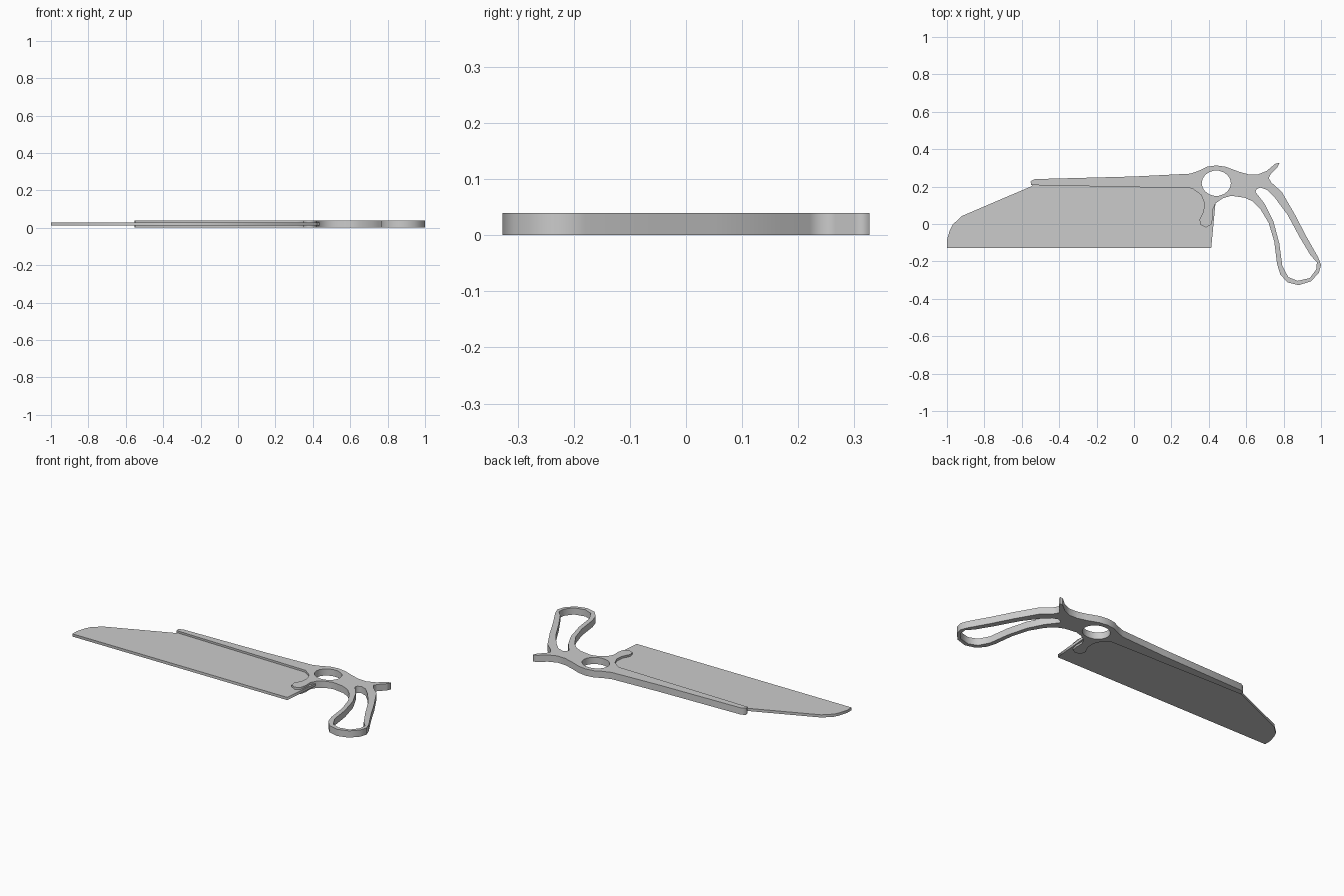
import bpy, math

SHIFT_Y = -0.004


def plate(name, loops, z0, z1):
    """Flat plate from an outline plus optional hole loops."""
    cu = bpy.data.curves.new(name, 'CURVE')
    cu.dimensions = '2D'
    cu.fill_mode = 'BOTH'
    cu.extrude = (z1 - z0) / 2
    for pts in loops:
        sp = cu.splines.new('POLY')
        sp.points.add(len(pts) - 1)
        for p, (x, y) in zip(sp.points, pts):
            p.co = (x, y + SHIFT_Y, 0, 1)
        sp.use_cyclic_u = True
    ob = bpy.data.objects.new(name, cu)
    ob.location.z = (z0 + z1) / 2
    bpy.context.collection.objects.link(ob)
    bpy.ops.object.select_all(action='DESELECT')
    ob.select_set(True)
    bpy.context.view_layer.objects.active = ob
    bpy.ops.object.convert(target='MESH')
    return bpy.context.view_layer.objects.active


# Thin blade, its back edge buried in the spine
blade = [(-1, -0.123), (0.413, -0.123), (0.435, 0.11), (0.41, 0.14), (0.36, 0.18),
         (0.32, 0.23), (-0.53, 0.225), (-0.55, 0.205), (-0.92, 0.047),
         (-0.97, 0.0), (-0.985, -0.03), (-1, -0.08)]
plate("saw_blade", [blade], 0.012, 0.028)

# Frame outline: spine top, horn, grip loop, hook, spine underside
spine_top = [(-0.55, 0.212), (-0.553, 0.232), (-0.53, 0.244), (0, 0.258), (0.3, 0.273),
             (0.35, 0.29), (0.39, 0.31), (0.44, 0.317), (0.49, 0.31), (0.56, 0.284), (0.61, 0.27),
             (0.66, 0.268), (0.71, 0.288), (0.755, 0.326), (0.778, 0.331)]
grip = [(0.765, 0.305), (0.73, 0.27), (0.72, 0.25), (0.735, 0.225), (0.79, 0.176), (0.86, 0.055),
        (0.92, -0.06), (0.985, -0.175), (1.0, -0.215), (0.988, -0.258), (0.945, -0.303),
        (0.88, -0.323), (0.82, -0.308), (0.782, -0.265), (0.765, -0.21), (0.75, -0.09),
        (0.72, 0.01), (0.675, 0.085), (0.635, 0.125), (0.59, 0.145), (0.52, 0.155),
        (0.475, 0.142), (0.437, 0.115)]
hook = [(0.42, 0.08), (0.422, 0.04), (0.414, 0.003), (0.386, -0.015), (0.356, 0.0),
        (0.35, 0.028), (0.372, 0.073), (0.376, 0.117), (0.358, 0.16), (0.31, 0.195)]
thumb_hole = [(0.44 + 0.078 * math.cos(i * math.tau / 18),
               0.222 + 0.068 * math.sin(i * math.tau / 18)) for i in range(18)]
grip_hole = [(0.65, 0.175), (0.655, 0.19), (0.675, 0.199), (0.71, 0.187), (0.755, 0.142),
             (0.82, 0.055), (0.885, -0.065), (0.945, -0.165), (0.978, -0.2), (0.974, -0.24),
             (0.94, -0.285), (0.875, -0.3), (0.825, -0.28), (0.793, -0.22), (0.777, -0.1),
             (0.745, 0.02), (0.7, 0.11), (0.665, 0.155)]
plate("handle_frame", [spine_top + grip + hook, thumb_hole, grip_hole], 0, 0.04)
